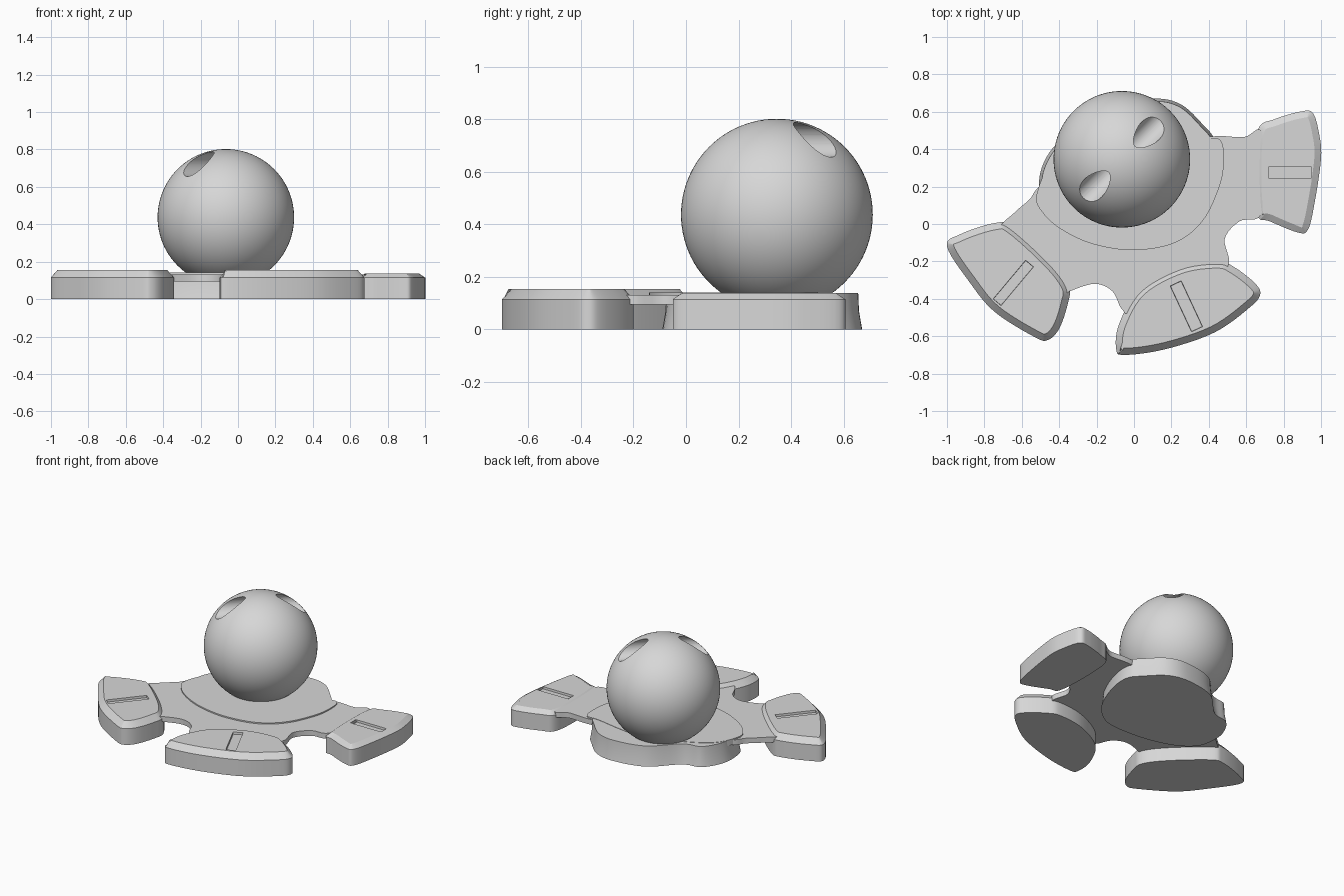
import bpy, bmesh, math
from mathutils import Vector

if "Cube" in bpy.data.objects:
    bpy.data.objects.remove(bpy.data.objects["Cube"])

GREY = (0.68, 0.68, 0.68, 1)
grey = bpy.data.materials.new("light_grey")
grey.use_nodes = True
grey.diffuse_color = GREY
grey.node_tree.nodes["Principled BSDF"].inputs["Base Color"].default_value = GREY


def finish(obj, angle=30):
    bpy.ops.object.select_all(action='DESELECT')
    obj.select_set(True)
    bpy.context.view_layer.objects.active = obj
    bpy.ops.object.shade_smooth_by_angle(angle=math.radians(angle))


def smooth_loop(points, steps=6):
    """Closed Catmull-Rom curve through the outline points."""
    p = [Vector(q) for q in points]
    n, out = len(p), []
    for i in range(n):
        a, b, c, d = (p[(i + k - 1) % n] for k in range(4))
        for s in range(steps):
            t = s / steps
            out.append(0.5 * (2 * b + (c - a) * t + (2 * a - 5 * b + 4 * c - d) * t ** 2
                              + (3 * b - a - 3 * c + d) * t ** 3))
    return out


def sink_slot(bm, top, centre, size, angle):
    """Score a rectangle into the flat top and push it down."""
    a = math.radians(angle)
    mid = Vector((*centre, top))
    axes = (Vector((math.cos(a), math.sin(a), 0)), Vector((-math.sin(a), math.cos(a), 0)))

    def inside(face):
        c = face.calc_center_median() - mid
        return abs(face.normal.z) > 0.99 and abs(c.z) < 1e-4 and all(
            abs(c.dot(ax)) < s / 2 for ax, s in zip(axes, size))

    for ax, s in zip(axes, size):
        for side in (-1, 1):
            flat = [f for f in bm.faces if all(abs(v.co.z - top) < 1e-5 for v in f.verts)]
            geom = set(flat)
            for f in flat:
                geom.update(f.edges, f.verts)
            bmesh.ops.bisect_plane(bm, geom=list(geom), dist=1e-6,
                                   plane_co=mid + ax * side * s / 2, plane_no=ax)
    bm.normal_update()
    bmesh.ops.inset_individual(bm, faces=[f for f in bm.faces if inside(f)],
                               thickness=0.002, depth=-0.015)


def slab(name, outline, layers, slot=None):
    """Stack copies of an outline; each layer is (inset, height)."""
    loop = smooth_loop(outline)
    n = len(loop)
    area = sum(loop[i - 1].cross(loop[i]) for i in range(n))
    if area < 0:
        loop.reverse()
    bm = bmesh.new()
    rings = []
    for inset, z in layers:
        ring = []
        for i, p in enumerate(loop):
            t = (loop[(i + 1) % n] - loop[i - 1]).normalized()
            q = p + Vector((-t.y, t.x)) * inset
            ring.append(bm.verts.new((q.x, q.y, z)))
        rings.append(ring)
    bm.faces.new(rings[0][::-1])
    bm.faces.new(rings[-1])
    for lo, hi in zip(rings, rings[1:]):
        for i in range(n):
            j = (i + 1) % n
            bm.faces.new((lo[i], lo[j], hi[j], hi[i]))
    bm.normal_update()
    if slot:
        sink_slot(bm, layers[-1][1], *slot)
    mesh = bpy.data.meshes.new(name)
    bm.to_mesh(mesh)
    bm.free()
    obj = bpy.data.objects.new(name, mesh)
    bpy.context.collection.objects.link(obj)
    mesh.materials.append(grey)
    finish(obj)


def foot(name, outline, top, *slot):
    """Bevelled pad with a shallow slot in its top."""
    slab(name, outline, [(0, 0), (0, 0.115), (0.036, top)], slot)


# Three feet
foot("right_foot",
     [(-1, -.12), (-.93, -.055), (-.745, .005), (-.655, -.015), (-.45, -.2), (-.35, -.335),
      (-.355, -.43), (-.4, -.56), (-.46, -.62), (-.53, -.605), (-.745, -.47), (-.88, -.31)],
     0.155, (-.645, -.315), (.27, .055), 50)
foot("front_foot",
     [(-.095, -.67), (-.05, -.7), (.165, -.67), (.43, -.58), (.62, -.445), (.675, -.375),
      (.645, -.315), (.535, -.23), (.445, -.2), (.245, -.23), (.03, -.35), (-.08, -.535)],
     0.155, (.28, -.44), (.27, .065), -65)
foot("left_foot",
     [(.665, .51), (.75, .56), (.885, .6), (.955, .595), (.99, .48), (1, .35),
      (.965, .11), (.93, -.03), (.875, -.045), (.725, .015), (.66, .05), (.645, .3)],
     0.138, (.83, .275), (.24, .06), 0)

# Thin web joining the feet
slab("web",
     [(-.72, -.04), (-.64, .06), (-.56, .13), (-.48, .22), (-.2, .35), (.3, .45), (.45, .47),
      (.59, .465), (.68, .5), (.72, .3), (.68, .05), (.565, .015), (.485, -.08), (.5, -.23),
      (.3, -.33), (0, -.47), (-.065, -.455), (-.115, -.36), (-.21, -.32), (-.345, -.36),
      (-.42, -.4), (-.6, -.2)],
     [(0, 0.095), (0, 0.132)])

# Low plate on the web around the ball
slab("raised_plate",
     [(-.52, .16), (-.48, .05), (-.37, -.04), (-.21, -.11), (0, -.14), (.22, -.1), (.37, .02),
      (.46, .21), (.48, .35), (.46, .45), (.36, .46), (0, .5), (-.4, .35)],
     [(0, 0.1), (0, 0.141)])

# Rough-backed hub under the ball
slab("hub",
     [(-.5, .13), (-.46, .05), (-.36, -.02), (-.2, -.07), (0, -.09), (.17, -.07), (.3, .03),
      (.38, .17), (.43, .33), (.43, .45), (.37, .53), (.25, .64), (.1, .67), (-.12, .62),
      (-.29, .46), (-.42, .42), (-.5, .28)],
     [(0, 0), (0.012, 0.07), (0.015, 0.139)])

# Ball with a level hole bored through its upper part
CENTRE = Vector((-.065, .346, .437))
bpy.ops.mesh.primitive_uv_sphere_add(segments=96, ring_count=48, radius=.365, location=CENTRE)
ball = bpy.context.object
ball.name = "ball"
ball.data.materials.append(grey)
bpy.ops.mesh.primitive_cylinder_add(vertices=48, radius=.066, depth=1,
                                    location=CENTRE + Vector((0, 0, .285)),
                                    rotation=(math.pi / 2, 0, -math.pi / 4))
bore = bpy.context.object
bore.data.materials.append(grey)
bore.hide_render = True
mod = ball.modifiers.new("bore", 'BOOLEAN')
mod.operation, mod.object, mod.solver = 'DIFFERENCE', bore, 'EXACT'
bpy.context.view_layer.objects.active = ball
bpy.ops.object.modifier_apply(modifier=mod.name)
bpy.data.objects.remove(bore)
finish(ball)
